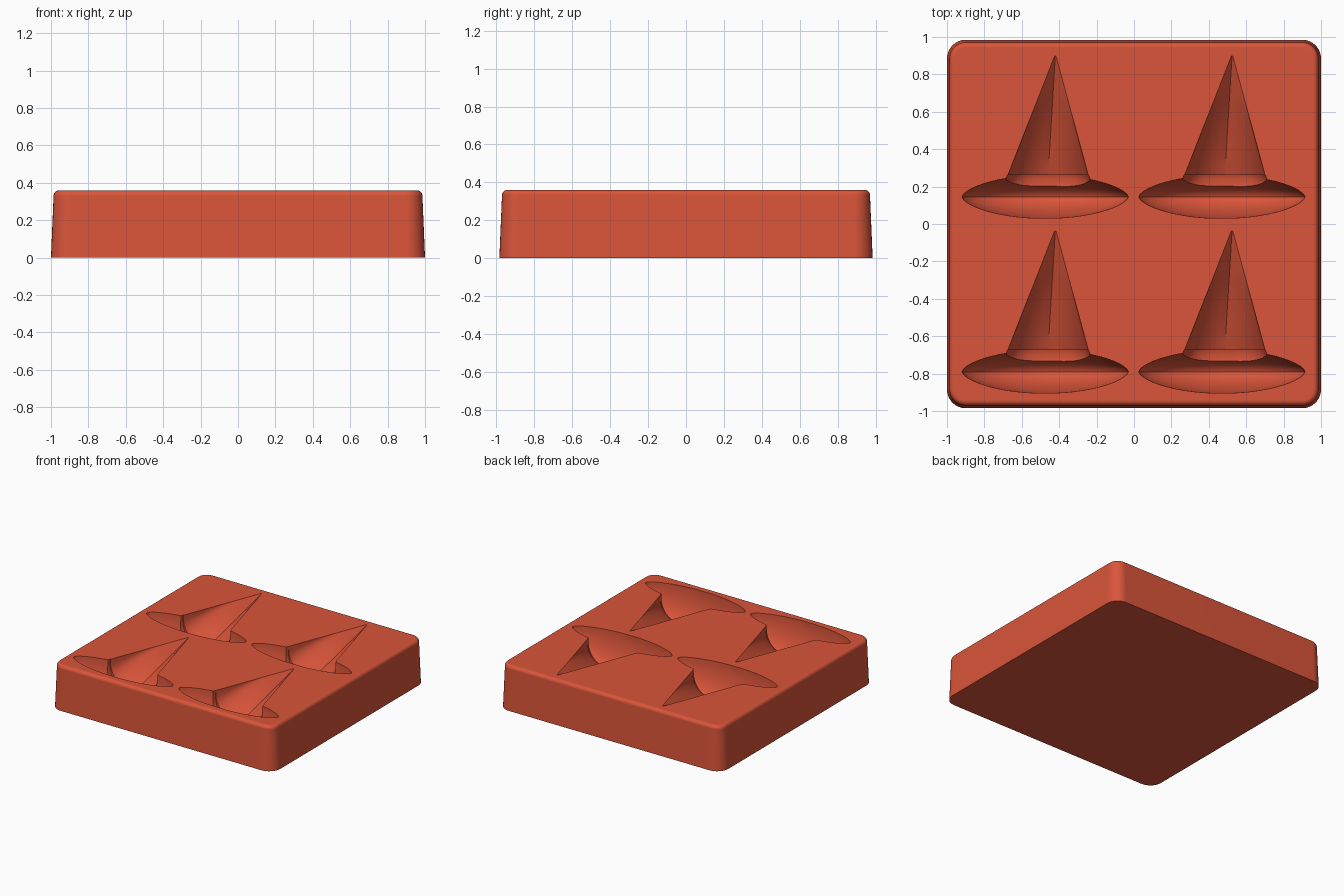
import bpy, bmesh
from math import sin, cos, pi, radians

cube = bpy.data.objects.get("Cube")
if cube:
    bpy.data.objects.remove(cube, do_unlink=True)

TOP = 0.36
BRIM_Y = 0.145

terracotta = bpy.data.materials.new("terracotta_red")
color = (0.70, 0.09, 0.042, 1)
terracotta.diffuse_color = color
terracotta.use_nodes = True
terracotta.node_tree.nodes["Principled BSDF"].inputs["Base Color"].default_value = color


def loft(name, rings):
    """Skin a list of equal-length rings and cap both ends."""
    bm = bmesh.new()
    loops = [[bm.verts.new(p) for p in ring] for ring in rings]
    n = len(loops[0])
    for a, b in zip(loops, loops[1:]):
        for i in range(n):
            j = (i + 1) % n
            bm.faces.new((a[i], a[j], b[j], b[i]))
    bm.faces.new(loops[0])
    bm.faces.new(loops[-1])
    bmesh.ops.recalc_face_normals(bm, faces=bm.faces)
    mesh = bpy.data.meshes.new(name)
    bm.to_mesh(mesh)
    bm.free()
    mesh.materials.append(terracotta)
    obj = bpy.data.objects.new(name, mesh)
    bpy.context.collection.objects.link(obj)
    return obj


def rounded_rect(hx, hy, r, z, steps=8):
    ring = []
    for k, (sx, sy) in enumerate(((1, 1), (-1, 1), (-1, -1), (1, -1))):
        for i in range(steps + 1):
            a = (k + i / steps) * pi / 2
            ring.append((sx * (hx - r) + r * cos(a), sy * (hy - r) + r * sin(a), z))
    return ring


def channel(cx, y, w, depth, v, steps=24):
    """U-shaped section open at the top; v blends it towards a V."""
    ring = [(cx + w, y, TOP + 0.05)]
    for i in range(steps + 1):
        a = pi * i / steps
        c, s = cos(a), sin(a)
        u = abs(c) ** 0.7 * (1 if c > 0 else -1)
        x, z = w * u, depth * s ** 0.7
        z = z * (1 - v) + depth * (1 - abs(u)) * v
        ring.append((cx + x, y, TOP - z))
    ring.append((cx - w, y, TOP + 0.05))
    return ring


def brim_cutter(dx, dy):
    rings = []
    for i in range(1, 24):
        t = -cos(pi * i / 24)
        r = (1 - abs(t) ** 1.6) ** 0.5
        rings.append([(-0.475 + dx + 0.445 * r * cos(a), BRIM_Y + dy + 0.115 * t,
                       TOP + 0.29 * r * sin(a))
                      for a in (2 * pi * k / 64 for k in range(64))])
    return loft("brim_cutter", rings)


def crown_cutter(dx, dy):
    rings = []
    for i in range(17):
        t = i / 16 * 0.985
        y = 0.17 + 0.74 * t
        rings.append(channel(-0.465 + 0.045 * t + dx, y + dy, 0.245 * (1 - t),
                             0.235 * (1 - t), min(1, t * 1.5)))
    return loft("crown_cutter", rings)


def band_cutter(dx, dy):
    profile = ((0.16, 0.222), (0.205, 0.224), (0.235, 0.226), (0.262, 0.217))
    return loft("band_cutter", [channel(-0.46 + dx, y + dy, w, w + 0.012, 0)
                                for y, w in profile])


# Tapered tray with rounded corners and a rounded top rim
rim = 0.028
rings = [rounded_rect(1.0, 0.985, 0.1, 0)]
for i in range(7):
    a = pi / 2 * i / 6
    inset = 0.014 + rim * (1 - cos(a))
    rings.append(rounded_rect(1 - inset, 0.985 - inset, 0.1 - inset,
                              TOP - rim + rim * sin(a)))
tray = loft("mold_tray", rings)
bpy.context.view_layer.objects.active = tray
tray.select_set(True)

# Four pointed-hat cavities
for dx in (0, 0.945):
    for dy in (0, -0.935):
        for make in (brim_cutter, crown_cutter, band_cutter):
            cutter = make(dx, dy)
            cutter.hide_render = True
            mod = tray.modifiers.new("cavity", 'BOOLEAN')
            mod.operation = 'DIFFERENCE'
            mod.solver = 'EXACT'
            mod.object = cutter
            bpy.ops.object.modifier_apply(modifier=mod.name)
            bpy.data.objects.remove(cutter, do_unlink=True)

bpy.ops.object.shade_smooth_by_angle(angle=radians(28))
normals = tray.modifiers.new("flat_top_normals", 'WEIGHTED_NORMAL')
normals.keep_sharp = True
